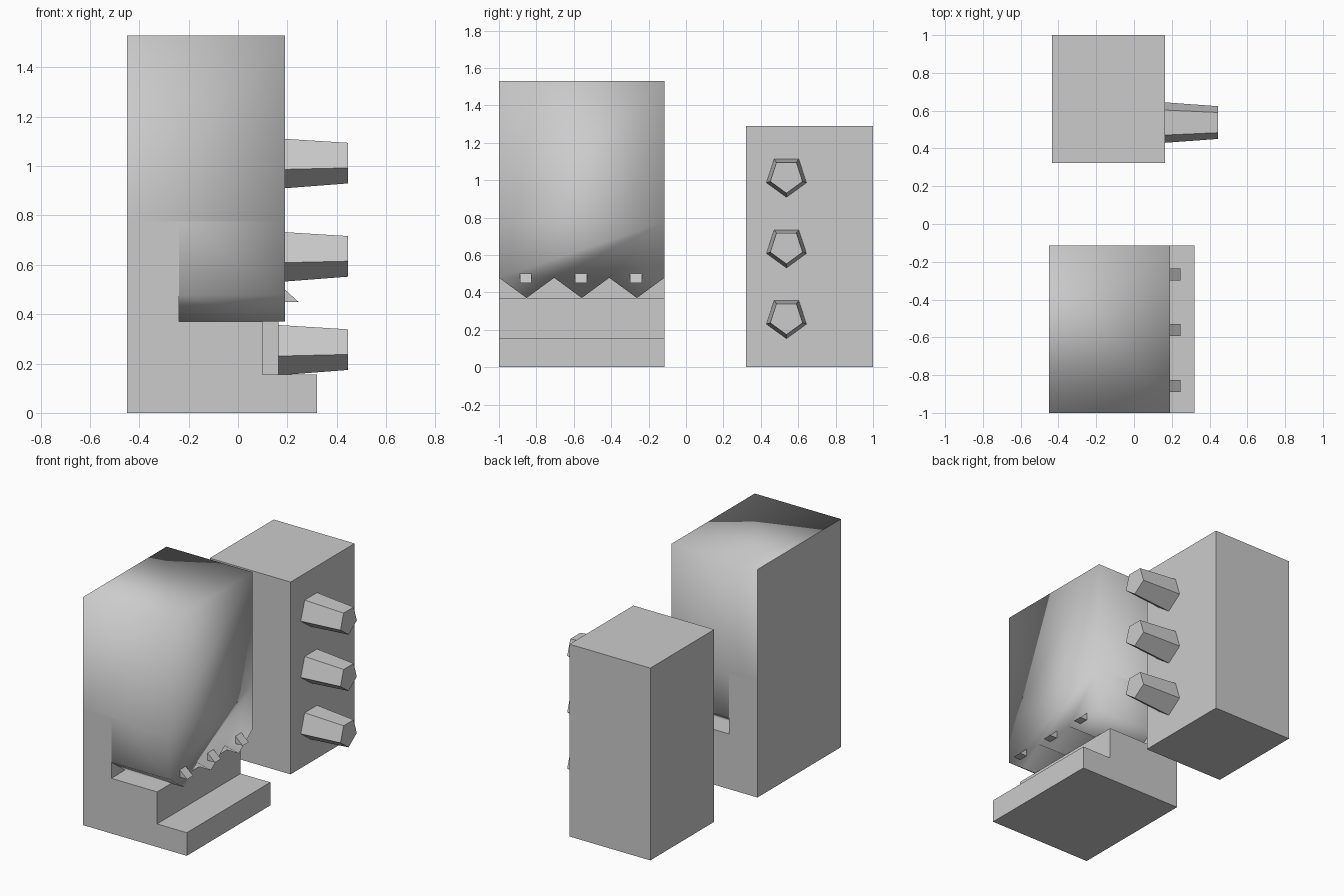
import bpy, bmesh
from math import pi
from mathutils import Matrix, Vector

if "Cube" in bpy.data.objects:
    bpy.data.objects.remove(bpy.data.objects["Cube"])

Y0, Y1 = -1.0, -0.115          # depth of the dispenser block
LEFT, FRONT = -0.45, 0.19      # x range of the upper body
NOTCH, MID = -0.24, 0.775      # back of the toothed part, and its top


def finish(name, bm):
    mesh = bpy.data.meshes.new(name)
    bm.to_mesh(mesh)
    bm.free()
    obj = bpy.data.objects.new(name, mesh)
    bpy.context.collection.objects.link(obj)
    return obj


def prism(name, profile, step, smooth=False, drop=()):
    """Extrude a closed profile by step; drop faces whose normal matches at their extreme."""
    bm = bmesh.new()
    face = bm.faces.new([bm.verts.new(p) for p in profile])
    out = bmesh.ops.extrude_face_region(bm, geom=[face], use_keep_orig=True)
    moved = [v for v in out['geom'] if isinstance(v, bmesh.types.BMVert)]
    bmesh.ops.translate(bm, verts=moved, vec=step)
    bmesh.ops.recalc_face_normals(bm, faces=bm.faces)
    for f in bm.faces:
        f.smooth = smooth
    gone = [f for f in bm.faces if any(f.normal.dot(Vector(d)) > 0.99 for d in drop)]
    bmesh.ops.delete(bm, geom=gone, context='FACES_ONLY')
    if smooth:
        # the back wall stays flat and crisp
        for f in bm.faces:
            if f.normal.x < -0.99:
                f.smooth = False
                for e in f.edges:
                    e.smooth = False
    return finish(name, bm)


depth = (0, Y1 - Y0, 0)

# stepped base with the rear pillar
base = [(LEFT, 0), (0.32, 0), (0.32, 0.155), (0.10, 0.155), (0.10, 0.37),
        (NOTCH, 0.37), (NOTCH, MID), (LEFT, MID)]
prism("stepped_base", [(x, Y0, z) for x, z in base], depth, drop=[(0, 0, 1)] and [])

# upper body, softly shaded, open where it joins the parts below
body = [(LEFT, MID), (FRONT, MID), (FRONT, 1.53), (LEFT, 1.53)]
prism("upper_body", [(x, Y0, z) for x, z in body], depth, True, [(0, 0, -1)])

# toothed lower part: zigzag underside
pitch = (Y1 - Y0) / 3
zigzag = [(Y0 + i * pitch / 2, 0.37 if i % 2 else 0.478) for i in range(7)]
teeth = [(Y0, MID)] + zigzag + [(Y1, MID)]
prism("toothed_jaw", [(NOTCH, y, z) for y, z in teeth], (FRONT - NOTCH, 0, 0),
      True, [(0, 0, 1), (-1, 0, 0)])

# small wedge above each tooth tip
for i in range(3):
    y = Y0 + (i + 0.5) * pitch - 0.036
    wedge = [(FRONT, 0.45), (0.245, 0.45), (FRONT, 0.50)]
    prism(f"wedge_{i + 1}", [(x, y, z) for x, z in wedge], (0, 0.063, 0))

# separate cabinet
cabinet = [(-0.435, 0), (0.165, 0), (0.165, 1.29), (-0.435, 1.29)]
prism("cabinet", [(x, 0.322, z) for x, z in cabinet], (0, 0.678, 0))

# tapered five-sided knobs, one corner pointing down
for i in range(3):
    bm = bmesh.new()
    bmesh.ops.create_cone(bm, cap_ends=True, segments=5, radius1=0.1125,
                          radius2=0.091, depth=0.28)
    # aim one corner along +x, then tip the axis onto +x so that corner faces down
    corner = max(bm.verts, key=lambda v: v.co.xy.length).co
    turn = -Vector((corner.x, corner.y, 0)).to_2d().angle_signed(Vector((1, 0)))
    bm.transform(Matrix.Rotation(turn, 4, 'Z'))
    bm.transform(Matrix.Rotation(pi / 2, 4, 'Y'))
    if min(v.co.z for v in bm.verts) > -0.11:
        bm.transform(Matrix.Rotation(pi, 4, 'X'))
    bm.transform(Matrix.Translation((0.305, 0.537, 0.265 + 0.378 * i)))
    finish(f"knob_{i + 1}", bm)
